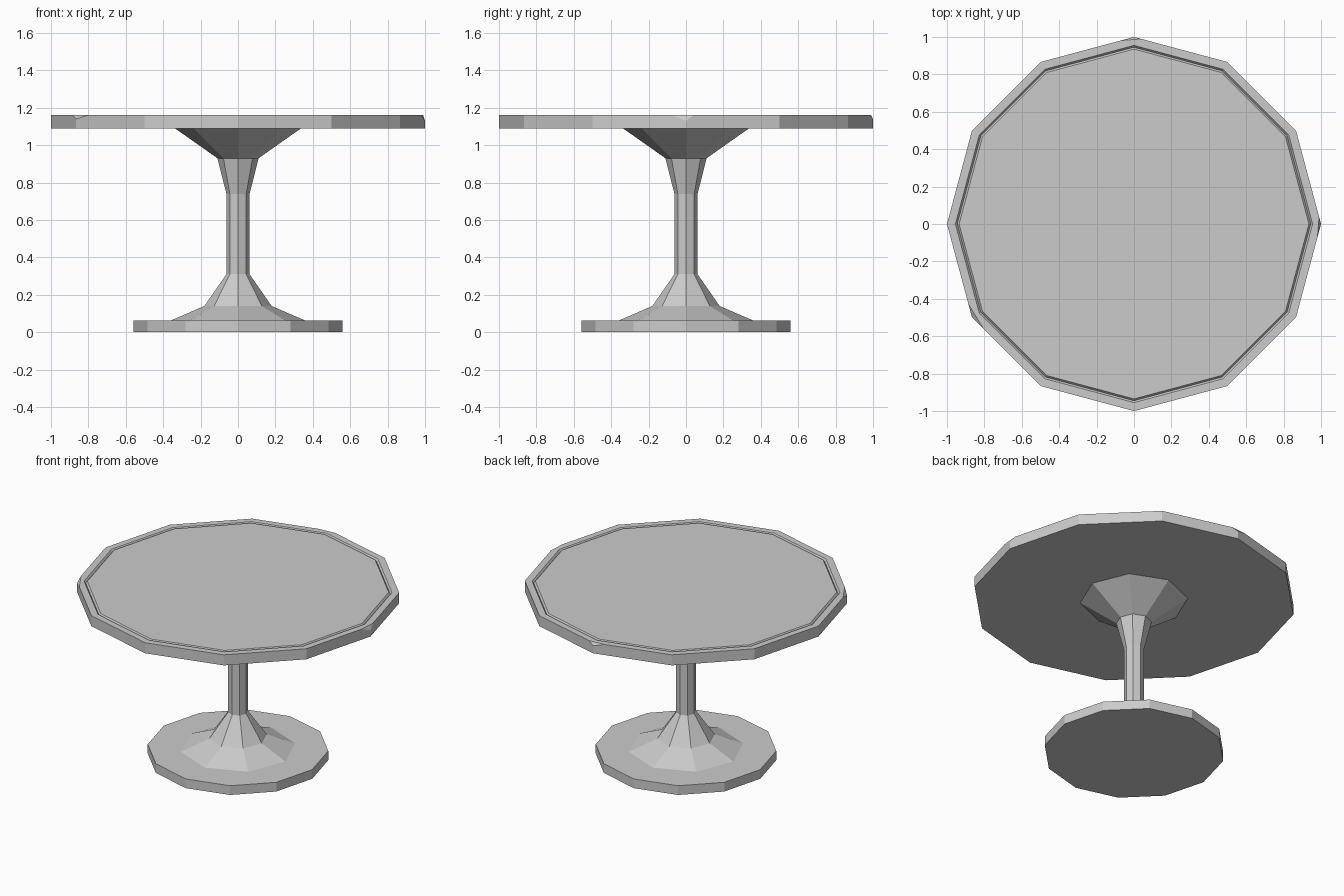
import bpy, bmesh
from math import cos, sin, radians, pi
from mathutils import Vector

if "Cube" in bpy.data.objects:
    bpy.data.objects.remove(bpy.data.objects["Cube"])


def lathe(name, profile, sides):
    """Closed flat-faced solid from (radius, z) rings, capped at both ends."""
    bm = bmesh.new()
    rings = [[bm.verts.new((r * cos(2 * pi * i / sides), r * sin(2 * pi * i / sides), z))
              for i in range(sides)] for r, z in profile]
    for a, b in zip(rings, rings[1:]):
        for i in range(sides):
            j = (i + 1) % sides
            bm.faces.new((a[i], a[j], b[j], b[i]))
    bm.faces.new(rings[0][::-1])
    bm.faces.new(rings[-1])
    bmesh.ops.recalc_face_normals(bm, faces=bm.faces)
    mesh = bpy.data.meshes.new(name)
    bm.to_mesh(mesh)
    bm.free()
    obj = bpy.data.objects.new(name, mesh)
    bpy.context.collection.objects.link(obj)
    return obj


def chip(obj, angle, before, after, depth, top):
    """Slice a small piece off one upper corner of the tabletop."""
    def corner(a):
        return Vector((cos(radians(a)), sin(radians(a)), top))
    c = corner(angle)
    p = c + (corner(angle - 30) - c).normalized() * before
    q = c + (corner(angle + 30) - c).normalized() * after
    r = c - Vector((0, 0, depth))
    normal = (q - p).cross(r - p).normalized()
    if normal.dot(c - p) < 0:
        normal.negate()
    bm = bmesh.new()
    bm.from_mesh(obj.data)
    bmesh.ops.bisect_plane(bm, geom=bm.verts[:] + bm.edges[:] + bm.faces[:],
                           plane_co=p, plane_no=normal, clear_outer=True)
    bmesh.ops.holes_fill(bm, edges=[e for e in bm.edges if e.is_boundary])
    bmesh.ops.recalc_face_normals(bm, faces=bm.faces)
    bm.to_mesh(obj.data)
    bm.free()


# Twelve-sided foot
lathe("base_plate", [(0.56, 0), (0.56, 0.063)], 12)

# Eight-sided flared column
lathe("pedestal", [(0.365, 0.06), (0.18, 0.14), (0.062, 0.31), (0.062, 0.74),
                   (0.11, 0.93), (0.34, 1.092)], 8)

# Tabletop with an engraved line around the rim
tabletop = lathe("tabletop", [(1, 1.088), (1, 1.16), (0.955, 1.16), (0.945, 1.148),
                              (0.935, 1.16)], 12)

# Worn corners
chip(tabletop, 0, 0.075, 0.04, 0.03, 1.16)
chip(tabletop, 90, 0.04, 0.075, 0.02, 1.16)
chip(tabletop, 210, 0.075, 0.09, 0.02, 1.16)
